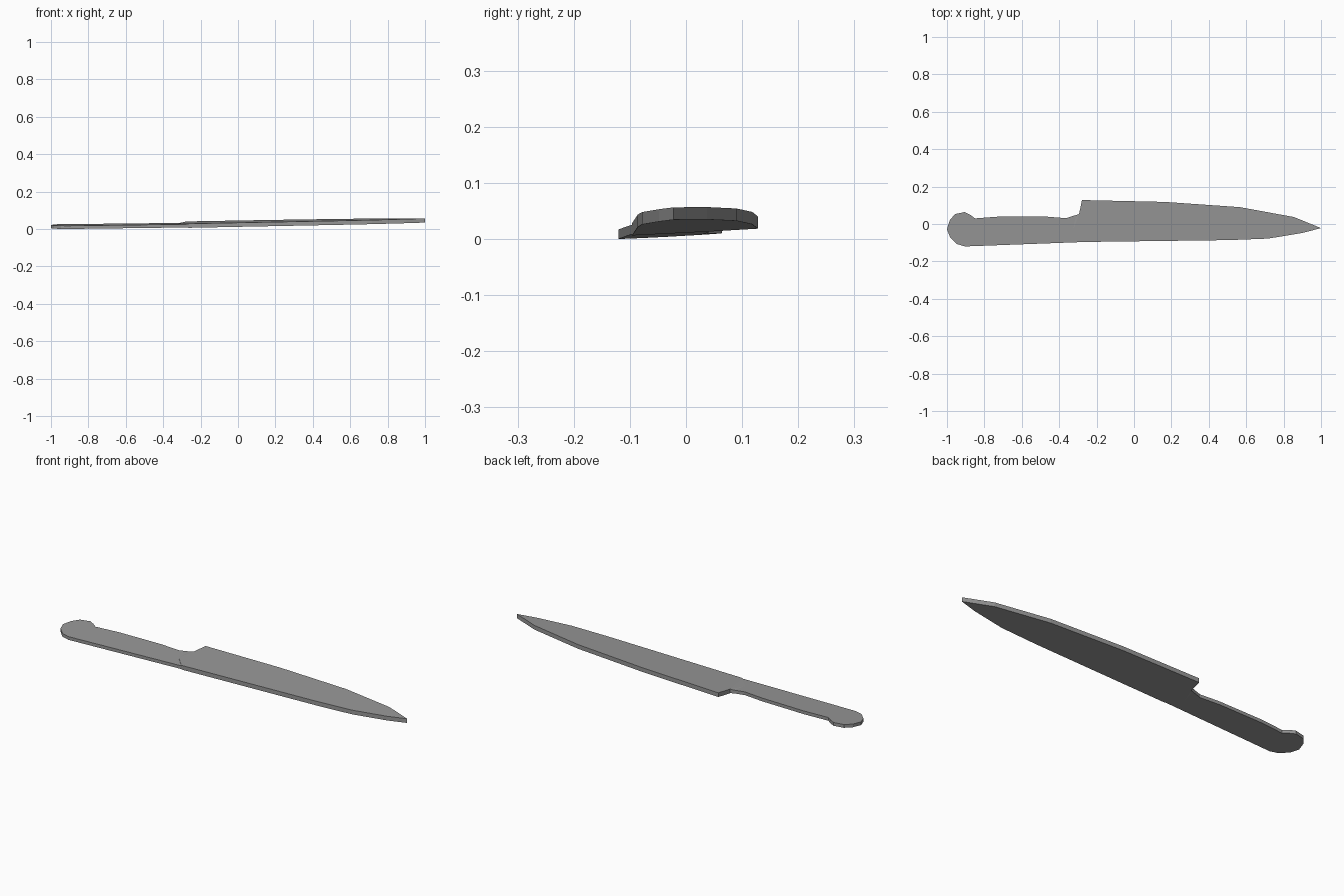
import bpy
import bmesh

cube = bpy.data.objects.get("Cube")
if cube:
    bpy.data.objects.remove(cube)

grey = bpy.data.materials.new("plain grey")
grey.use_nodes = True
colour = (0.31, 0.31, 0.31, 1)
grey.diffuse_color = colour
grey.node_tree.nodes["Principled BSDF"].inputs["Base Color"].default_value = colour

BLADE_THICK = 0.022
HANDLE_THICK = 0.017


# Both parts rest at a slight tilt: underside height at a point
def blade_z(x, y):
    return 0.0164 + 0.019 * x + 0.055 * y


def handle_z(x, y):
    return 0.011 * (x + 0.904) + 0.055 * (y + 0.12)


def layers(outline, height, thick):
    return [[(x, y, height(x, y) + t) for x, y in outline] for t in (0, thick)]


def finish(bm, name):
    bmesh.ops.recalc_face_normals(bm, faces=bm.faces)
    mesh = bpy.data.meshes.new(name)
    bm.to_mesh(mesh)
    bm.free()
    mesh.materials.append(grey)
    bpy.context.collection.objects.link(bpy.data.objects.new(name, mesh))


def slab(name, outline, height, thick):
    bm = bmesh.new()
    low, high = [[bm.verts.new(p) for p in ring]
                 for ring in layers(outline, height, thick)]
    bm.faces.new(low[::-1])
    bm.faces.new(high)
    for i in range(len(outline)):
        j = (i + 1) % len(outline)
        bm.faces.new((low[i], low[j], high[j], high[i]))
    finish(bm, name)


# Line where the blade meets the handle
joint = [(-0.294, 0.053), (-0.262, -0.096)]

# Blade: square heel, curved edge, pointed tip
slab("blade", [
    *joint, (0.51, -0.086), (0.717, -0.078), (0.9, -0.048), (1, -0.022),
    (0.856, 0.037), (0.567, 0.09), (0.166, 0.118), (-0.278, 0.128),
], blade_z, BLADE_THICK)

# Handle: slim grip with a rounded, hooked butt
slab("handle", [
    joint[1], joint[0], (-0.364, 0.031), (-0.475, 0.04), (-0.717, 0.04),
    (-0.85, 0.03), (-0.877, 0.05), (-0.905, 0.064), (-0.957, 0.053),
    (-0.985, 0.02), (-1, -0.028), (-0.984, -0.07), (-0.947, -0.107),
    (-0.904, -0.12),
], handle_z, HANDLE_THICK)

# Bolster: sloped wedge from the thicker blade down to the grip
bm = bmesh.new()
grip_side = [(-0.31, 0.048), (-0.325, -0.03)]
for ring in (layers(joint, blade_z, BLADE_THICK)
             + layers(grip_side, handle_z, HANDLE_THICK)):
    for p in ring:
        bm.verts.new(p)
bmesh.ops.convex_hull(bm, input=bm.verts)
finish(bm, "bolster")
